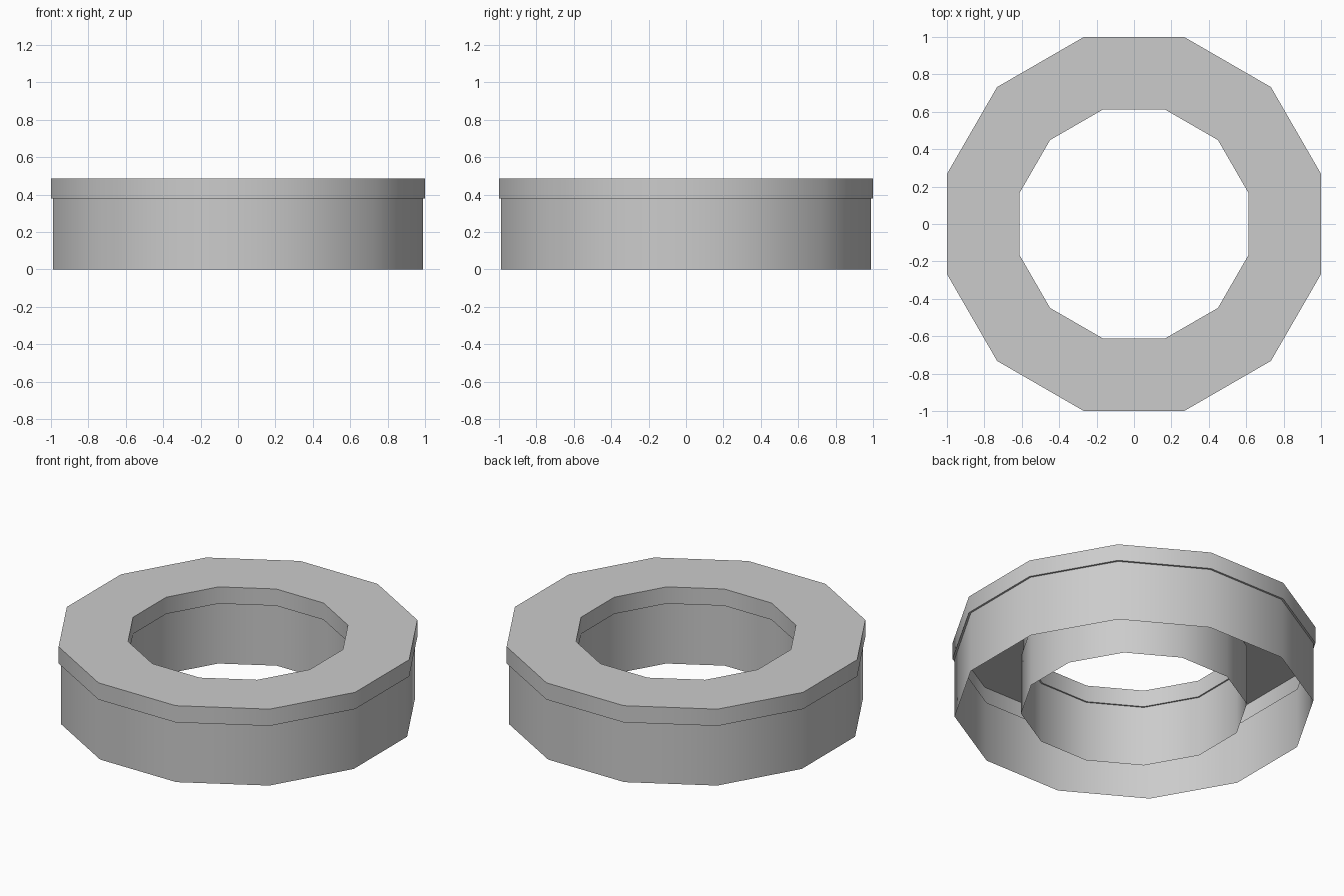
import bpy
import bmesh
from math import cos, sin, pi, radians

cube = bpy.data.objects.get("Cube")
if cube:
    bpy.data.objects.remove(cube, do_unlink=True)

SIDES = 12
HEIGHT, LIP_Z = 0.485, 0.38

grey = bpy.data.materials.new("plain_grey")
colour = (0.6, 0.6, 0.6, 1)
grey.use_nodes = True
grey.diffuse_color = colour
grey.node_tree.nodes["Principled BSDF"].inputs["Base Color"].default_value = colour


def lathe(name, profile):
    """Sweep (flat-to-centre distance, height) points round a polygon."""
    bm = bmesh.new()
    rings = []
    for apothem, z in profile:
        r = apothem / cos(pi / SIDES)
        angles = [(2 * i + 1) * pi / SIDES for i in range(SIDES)]
        rings.append([bm.verts.new((r * cos(a), r * sin(a), z)) for a in angles])
    for low, high in zip(rings, rings[1:]):
        for i in range(SIDES):
            j = (i + 1) % SIDES
            bm.faces.new((low[i], low[j], high[j], high[i]))
    mesh = bpy.data.meshes.new(name)
    bm.to_mesh(mesh)
    bm.free()
    mesh.materials.append(grey)
    obj = bpy.data.objects.new(name, mesh)
    bpy.context.collection.objects.link(obj)
    bpy.ops.object.select_all(action="DESELECT")
    obj.select_set(True)
    bpy.context.view_layer.objects.active = obj
    bpy.ops.object.shade_smooth_by_angle(angle=radians(40))
    return obj


# Hollow ring, open underneath: outer wall, overhanging rim, inner wall
lathe("hollow_ring", [
    (0.988, 0), (0.988, LIP_Z), (1.0, LIP_Z), (1.0, HEIGHT),
    (0.613, HEIGHT), (0.613, LIP_Z), (0.622, LIP_Z), (0.622, 0),
])
